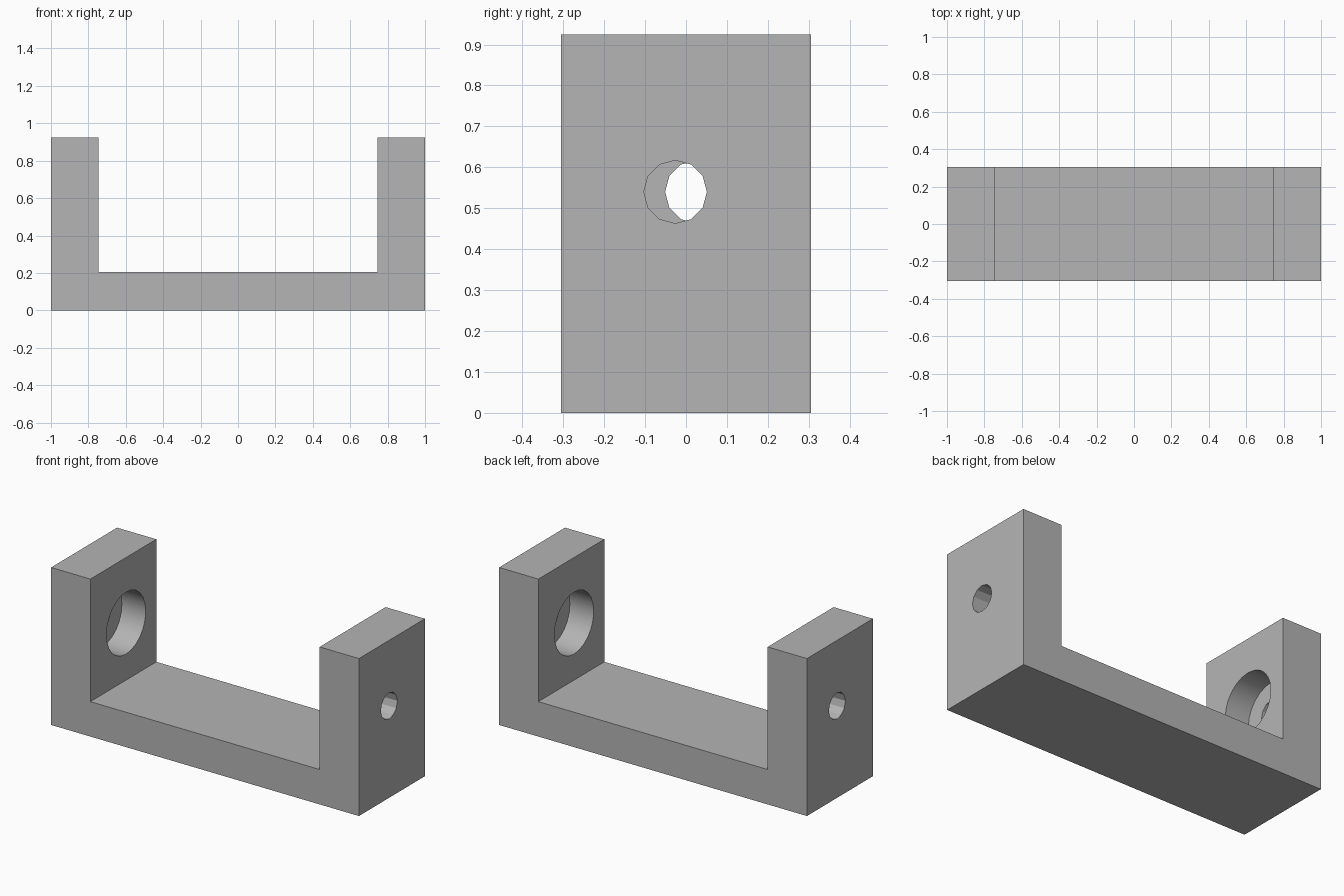
import bpy, bmesh, math

default = bpy.data.objects.get("Cube")
if default:
    bpy.data.objects.remove(default, do_unlink=True)

HALF_DEPTH, HEIGHT, FLOOR = 0.306, 0.925, 0.205
INNER = 0.745                 # x of the inner wall faces
HOLE_Y, HOLE_Z = 0.026, 0.54  # hole axis; y flips between the walls
BORE_DEPTH = 0.155

grey = bpy.data.materials.new("plain grey")
grey.use_nodes = True
colour = (0.46, 0.46, 0.46, 1)
grey.diffuse_color = colour
grey.node_tree.nodes["Principled BSDF"].inputs["Base Color"].default_value = colour


def add_object(name, bm):
    bmesh.ops.recalc_face_normals(bm, faces=bm.faces)
    mesh = bpy.data.meshes.new(name)
    bm.to_mesh(mesh)
    bm.free()
    mesh.materials.append(grey)
    obj = bpy.data.objects.new(name, mesh)
    bpy.context.collection.objects.link(obj)
    return obj


def drill(target, name, x0, x1, y, radius, sides):
    """Cut a round hole along x, from x0 to x1."""
    bm = bmesh.new()
    ring = []
    for i in range(sides):
        a = math.tau * i / sides
        ring.append(bm.verts.new((x0, y + radius * math.cos(a),
                                  HOLE_Z + radius * math.sin(a))))
    face = bm.faces.new(ring)
    out = bmesh.ops.extrude_face_region(bm, geom=[face])
    moved = [v for v in out["geom"] if isinstance(v, bmesh.types.BMVert)]
    bmesh.ops.translate(bm, vec=(x1 - x0, 0, 0), verts=moved)
    cutter = add_object(name, bm)
    cutter.hide_render = True
    mod = target.modifiers.new(name, "BOOLEAN")
    mod.operation, mod.solver, mod.object = "DIFFERENCE", "EXACT", cutter
    bpy.context.view_layer.objects.active = target
    bpy.ops.object.modifier_apply(modifier=name)
    bpy.data.objects.remove(cutter, do_unlink=True)


# U-shaped bracket: half profile mirrored, then extruded through its depth
half = [(1, 0), (1, HEIGHT), (INNER, HEIGHT), (INNER, FLOOR)]
profile = half + [(-x, z) for x, z in reversed(half)]
bm = bmesh.new()
face = bm.faces.new([bm.verts.new((x, -HALF_DEPTH, z)) for x, z in profile])
out = bmesh.ops.extrude_face_region(bm, geom=[face])
moved = [v for v in out["geom"] if isinstance(v, bmesh.types.BMVert)]
bmesh.ops.translate(bm, vec=(0, 2 * HALF_DEPTH, 0), verts=moved)
bracket = add_object("bracket", bm)

# Wide recess on each inner face, with a narrow hole on through the wall
for side in (1, -1):
    y = -side * HOLE_Y
    drill(bracket, "bearing_recess", side * (INNER - 0.1),
          side * (INNER + BORE_DEPTH), y, 0.182, 24)
    drill(bracket, "shaft_hole", side * (INNER + 0.1), side * 1.1, y, 0.077, 12)

# Smooth recess walls, crisp edges elsewhere
bpy.ops.object.select_all(action="DESELECT")
bracket.select_set(True)
bpy.context.view_layer.objects.active = bracket
bpy.ops.object.shade_smooth_by_angle(angle=math.radians(20))
